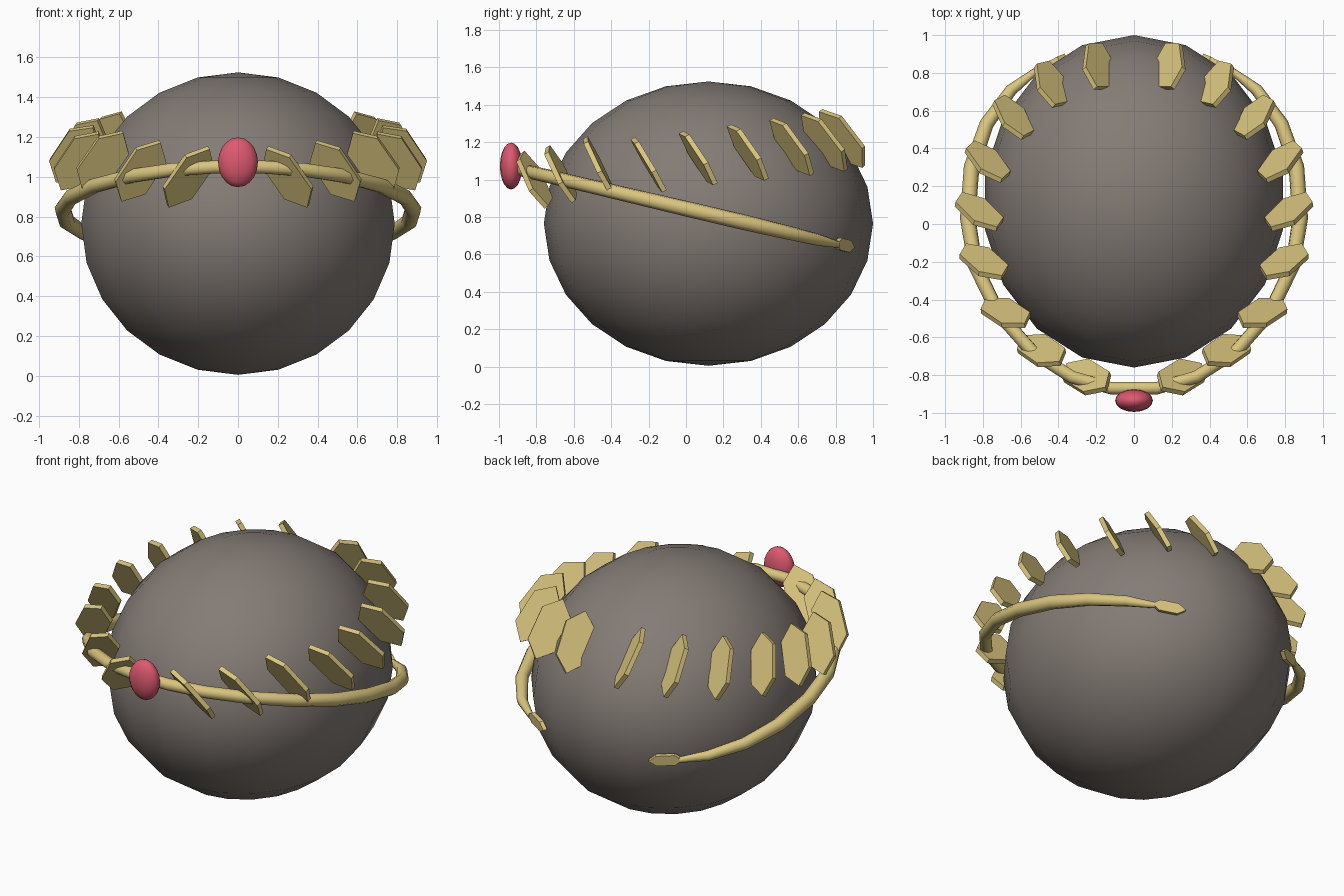
import bpy, bmesh
from math import radians, sin, cos
from mathutils import Vector

default = bpy.data.objects.get("Cube")
if default:
    bpy.data.objects.remove(default, do_unlink=True)


def material(name, rgb):
    m = bpy.data.materials.new(name)
    m.use_nodes = True
    m.diffuse_color = (*rgb, 1)
    m.node_tree.nodes["Principled BSDF"].inputs["Base Color"].default_value = (*rgb, 1)
    return m


stone = material("warm grey", (0.23, 0.20, 0.18))
gold = material("pale gold", (0.70, 0.56, 0.21))
red = material("rose red", (0.72, 0.10, 0.16))


def ellipsoid(name, center, radii, segments, rings, mat):
    bm = bmesh.new()
    bmesh.ops.create_uvsphere(bm, u_segments=segments, v_segments=rings, radius=1)
    bmesh.ops.scale(bm, vec=radii, verts=bm.verts)
    bmesh.ops.translate(bm, vec=center, verts=bm.verts)
    for f in bm.faces:
        f.smooth = True
    mesh = bpy.data.meshes.new(name)
    bm.to_mesh(mesh)
    bm.free()
    mesh.materials.append(mat)
    obj = bpy.data.objects.new(name, mesh)
    bpy.context.collection.objects.link(obj)
    return obj


def leaf_pair(name, center, axis, normal, length, width, thick):
    """Pointed six-sided plate, mirrored to the other side."""
    d = Vector(axis).normalized()
    n = Vector(normal)
    n = (n - d * n.dot(d)).normalized()
    w = n.cross(d)
    half, side, shoulder = length / 2, width / 2, length * 0.27
    outline = [(half, 0), (shoulder, side), (-shoulder, side),
               (-half, 0), (-shoulder, -side), (shoulder, -side)]
    bm = bmesh.new()
    base = Vector(center) - n * thick / 2
    face = bm.faces.new([bm.verts.new(base + d * a + w * b) for a, b in outline])
    ext = bmesh.ops.extrude_face_region(bm, geom=[face])
    top = [v for v in ext["geom"] if isinstance(v, bmesh.types.BMVert)]
    bmesh.ops.translate(bm, vec=n * thick, verts=top)
    bmesh.ops.recalc_face_normals(bm, faces=bm.faces)
    mesh = bpy.data.meshes.new(name)
    bm.to_mesh(mesh)
    bm.free()
    mesh.materials.append(gold)
    obj = bpy.data.objects.new(name, mesh)
    bpy.context.collection.objects.link(obj)
    mirror = obj.modifiers.new("Mirror", "MIRROR")
    mirror.use_mirror_merge = False


# Head form and front jewel
ellipsoid("head_form", (0, 0.12, 0.765), (0.8, 0.88, 0.76), 18, 12, stone)
ellipsoid("front_jewel", (0, -0.935, 1.073), (0.1, 0.06, 0.125), 16, 10, red)

# Open band on a tilted plane: x, y, radius for one half
half_band = [(0.12, -0.87, 0.035), (0.33, -0.81, 0.036), (0.54, -0.675, 0.037),
             (0.72, -0.47, 0.038), (0.84, -0.22, 0.04), (0.88, 0.03, 0.042),
             (0.86, 0.30, 0.042), (0.78, 0.53, 0.038), (0.65, 0.71, 0.032),
             (0.52, 0.81, 0.018)]
points = [(-x, y, r) for x, y, r in reversed(half_band)] + half_band
curve = bpy.data.curves.new("band", "CURVE")
curve.dimensions = "3D"
curve.bevel_depth = 1
curve.bevel_resolution = 2
curve.use_fill_caps = True
spline = curve.splines.new("POLY")
spline.points.add(len(points) - 1)
for p, (x, y, r) in zip(spline.points, points):
    p.co = (x, y, 0.845 - 0.235 * y, 1)
    p.radius = r
curve.materials.append(gold)
band = bpy.data.objects.new("band", curve)
bpy.context.collection.objects.link(band)
bpy.ops.object.select_all(action="DESELECT")
band.select_set(True)
bpy.context.view_layer.objects.active = band
bpy.ops.object.convert(target="MESH")
bpy.ops.object.shade_smooth_by_angle(angle=radians(50))

# Flattened band tips
leaf_pair("band_tip", (0.45, 0.845, 0.65), (-0.8, 0.42, -0.1), (0.45, 0.85, -0.1),
          0.2, 0.065, 0.025)

# Leaves from front to back: centre, x and y lean of the long axis, turn of the face
leaves = [((0.25, -0.81, 1.00), -0.21, -0.13, 28),
          ((0.49, -0.67, 1.03), -0.20, -0.14, 15),
          ((0.68, -0.47, 1.08), -0.21, -0.14, 4),
          ((0.795, -0.20, 1.08), -0.20, -0.18, -5),
          ((0.82, 0.065, 1.115), -0.20, -0.20, -14),
          ((0.775, 0.33, 1.145), -0.15, -0.21, -23),
          ((0.64, 0.565, 1.175), -0.10, -0.22, -32),
          ((0.44, 0.74, 1.20), -0.03, -0.23, -42),
          ((0.19, 0.835, 1.22), 0.03, -0.23, -52)]
for i, (center, lean_x, lean_y, turn) in enumerate(leaves, 1):
    a = radians(turn)
    leaf_pair(f"leaf_{i}", center, (lean_x, lean_y, 0.3),
              (0.85 * sin(a), 0.85 * cos(a), 0.5), 0.38, 0.18, 0.028)
